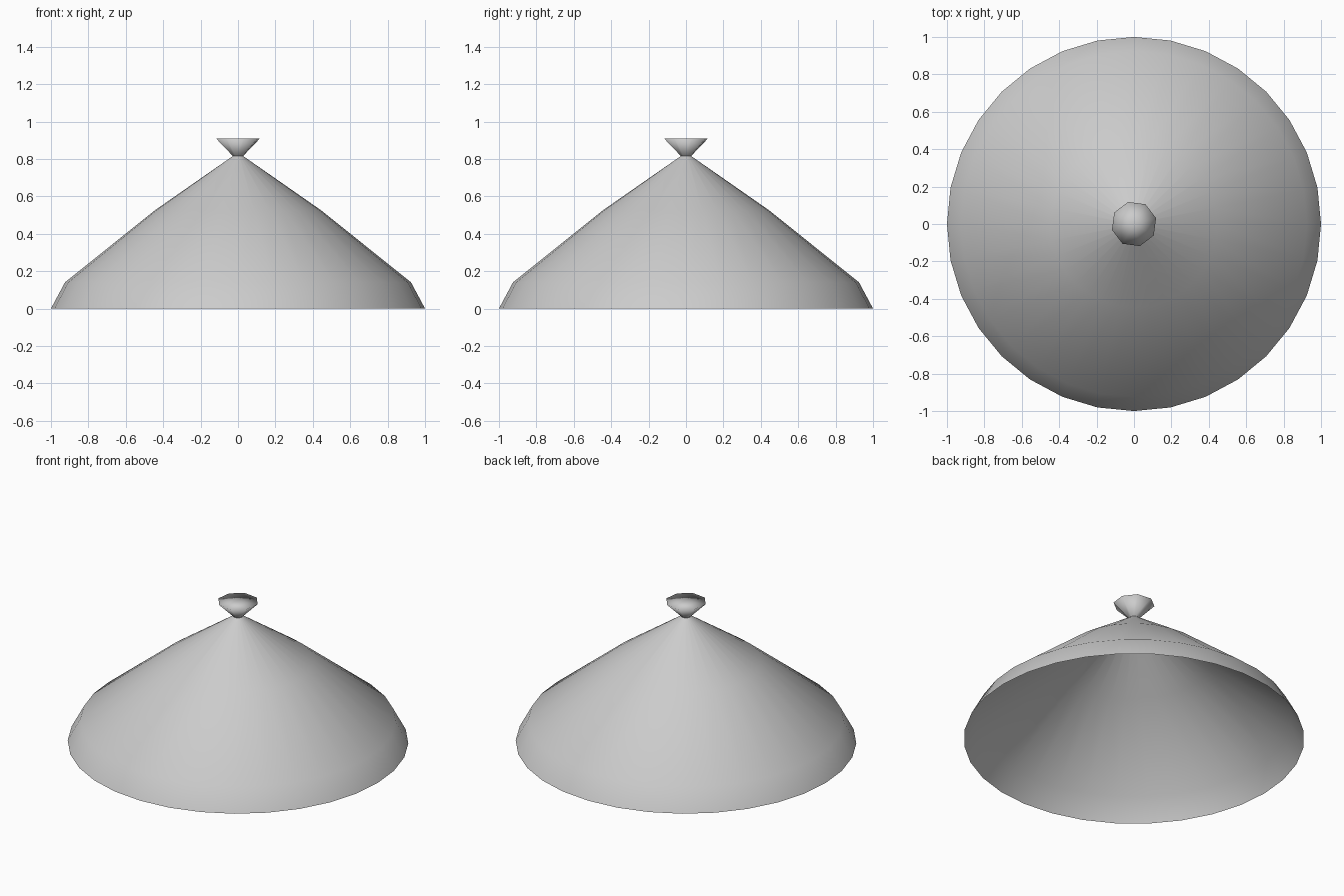
import bpy, bmesh
from math import cos, sin, tau, radians

if "Cube" in bpy.data.objects:
    bpy.data.objects.remove(bpy.data.objects["Cube"])


def lathe(name, profile, sides, turn=0.0, cap_top=False):
    """Spin (radius, height) points around z into an open shell."""
    bm = bmesh.new()
    rings = [[bm.verts.new((r * cos(turn + tau * i / sides),
                            r * sin(turn + tau * i / sides), z))
              for i in range(sides)] for r, z in profile]
    for low, high in zip(rings, rings[1:]):
        for i in range(sides):
            j = (i + 1) % sides
            bm.faces.new((low[i], low[j], high[j], high[i]))
    if cap_top:
        # fan to a centre point, so the shading stays soft
        centre = bm.verts.new((0, 0, profile[-1][1]))
        top = rings[-1]
        for i in range(sides):
            bm.faces.new((top[i], top[(i + 1) % sides], centre))
    for f in bm.faces:
        f.smooth = True
    mesh = bpy.data.meshes.new(name)
    bm.to_mesh(mesh)
    bm.free()
    obj = bpy.data.objects.new(name, mesh)
    bpy.context.collection.objects.link(obj)
    return obj


# wide conical cover, open underneath
lathe("cone_cover", [(1.0, 0.0), (0.925, 0.14), (0.445, 0.525), (0.028, 0.815)], 32)

# flared eight-sided knob on the tip
lathe("top_knob", [(0.028, 0.815), (0.122, 0.91)], 8, radians(15), cap_top=True)
